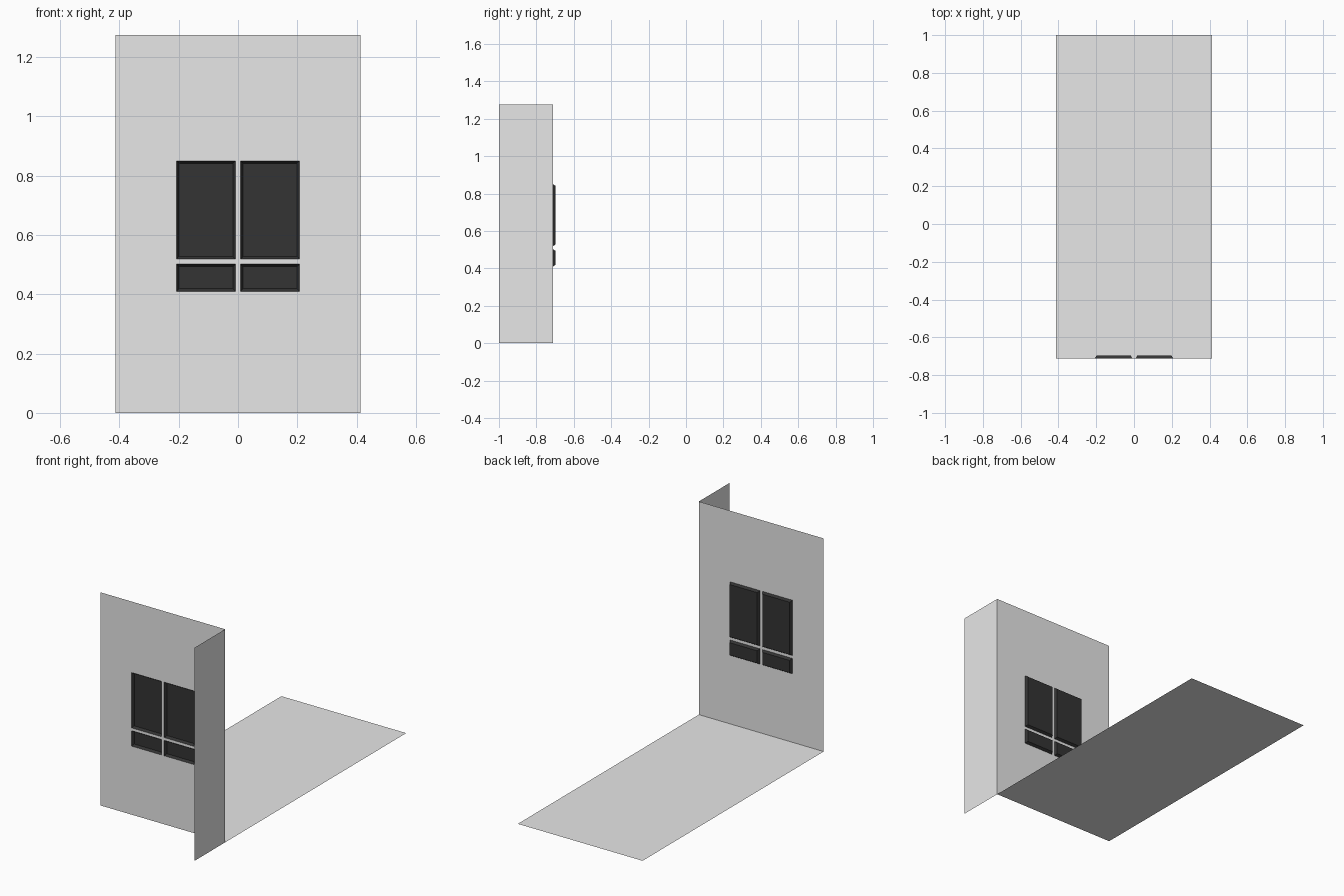
import bpy, bmesh

if "Cube" in bpy.data.objects:
    bpy.data.objects.remove(bpy.data.objects["Cube"])

W, H = 0.413, 1.275          # half width and height of the wall
Y_WALL, Y_PANE = -0.711, -0.697
BEVEL = 0.009                # inward taper of each window recess
X_CUTS = [-W, -0.2075, -0.0085, 0.0085, 0.2075, W]
Z_CUTS = [0.0, 0.41, 0.502, 0.519, 0.85, H]


def material(name, v):
    m = bpy.data.materials.new(name)
    m.diffuse_color = (v, v, v, 1)
    m.use_nodes = True
    m.node_tree.nodes["Principled BSDF"].inputs["Base Color"].default_value = m.diffuse_color
    return m


plaster = material("light_grey_plaster", 0.8)
glass = material("dark_grey_glass", 0.033)


def make(name, quads, mat):
    bm = bmesh.new()
    for q in quads:
        bm.faces.new([bm.verts.new(p) for p in q])
    bmesh.ops.remove_doubles(bm, verts=bm.verts, dist=1e-5)
    me = bpy.data.meshes.new(name)
    bm.to_mesh(me)
    bm.free()
    me.materials.append(mat)
    ob = bpy.data.objects.new(name, me)
    bpy.context.collection.objects.link(ob)


def rect(x0, x1, z0, z1, y):
    return [(x0, y, z0), (x1, y, z0), (x1, y, z1), (x0, y, z1)]


# front wall with four openings, each holding a shallow tapered recess
wall = []
for i in range(5):
    for j in range(5):
        x0, x1, z0, z1 = X_CUTS[i], X_CUTS[i + 1], Z_CUTS[j], Z_CUTS[j + 1]
        outer = rect(x0, x1, z0, z1, Y_WALL)
        if i not in (1, 3) or j not in (1, 3):
            wall.append(outer)
            continue
        inner = rect(x0 + BEVEL, x1 - BEVEL, z0 + BEVEL, z1 - BEVEL, Y_PANE)
        sides = [[outer[k], outer[(k + 1) % 4], inner[(k + 1) % 4], inner[k]]
                 for k in range(4)]
        name = ("lower" if j == 1 else "upper") + ("_left" if i == 1 else "_right")
        make(name + "_window_pane", [inner] + sides, glass)
make("front_wall", wall, plaster)

# return wall running forward on the right
make("side_wall", [[(W, -1, 0), (W, Y_WALL, 0), (W, Y_WALL, H), (W, -1, H)]], plaster)

# flat floor running back from the wall
make("floor", [[(-W, Y_WALL, 0), (W, Y_WALL, 0), (W, 1, 0), (-W, 1, 0)]], plaster)
